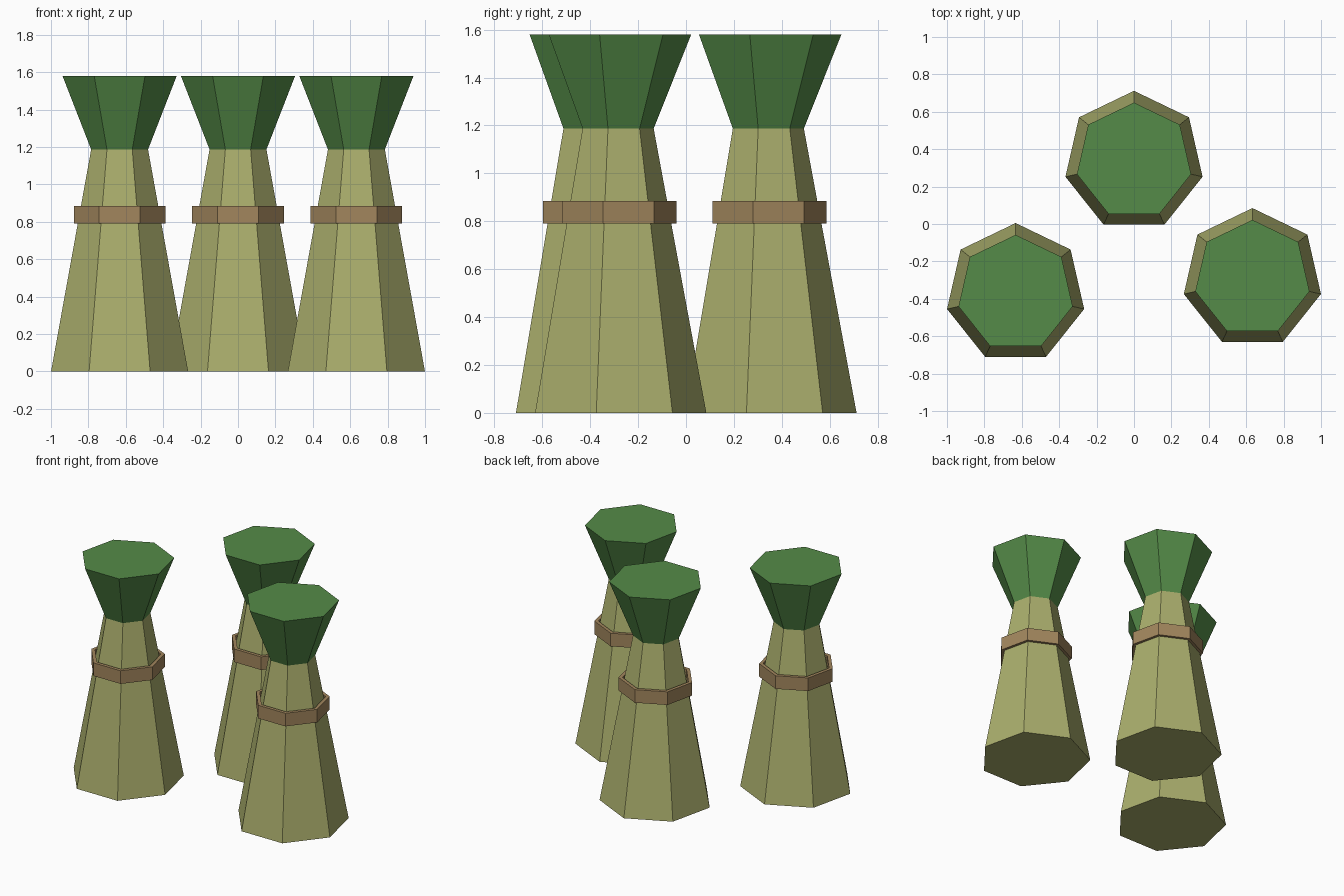
import bpy, math

if "Cube" in bpy.data.objects:
    bpy.data.objects.remove(bpy.data.objects["Cube"])

SIDES = 7


def material(name, rgb):
    m = bpy.data.materials.new(name)
    m.diffuse_color = (*rgb, 1)
    m.use_nodes = True
    m.node_tree.nodes["Principled BSDF"].inputs["Base Color"].default_value = m.diffuse_color
    return m


straw = material("straw", (0.40, 0.42, 0.15))
leaf = material("leaf", (0.09, 0.26, 0.065))
twine = material("twine", (0.36, 0.24, 0.11))


def lathe(name, profile, centre, mat, closed=False):
    """Sweep (radius, z) points round seven sides; capped unless closed into a ring."""
    verts, faces = [], []
    for r, z in profile:
        for i in range(SIDES):
            a = math.pi / 2 + math.tau * i / SIDES
            verts.append((r * math.cos(a), r * math.sin(a), z))
    n = len(profile)
    for k in range(n if closed else n - 1):
        lo, hi = k * SIDES, (k + 1) % n * SIDES
        for i in range(SIDES):
            j = (i + 1) % SIDES
            faces.append((lo + i, lo + j, hi + j, hi + i))
    if not closed:
        faces.append(tuple(reversed(range(SIDES))))
        faces.append(tuple(range((n - 1) * SIDES, n * SIDES)))
    mesh = bpy.data.meshes.new(name)
    mesh.from_pydata(verts, [], faces)
    mesh.materials.append(mat)
    ob = bpy.data.objects.new(name, mesh)
    ob.location = (*centre, 0)
    bpy.context.collection.objects.link(ob)


bundles = {"left": (-0.633, -0.371), "right": (0.633, -0.291), "back": (0, 0.336)}
for side, centre in bundles.items():
    # tapered stalks
    lathe(f"{side}_stalks", [(0.376, 0), (0.156, 1.187)], centre, straw)
    # flared leafy head
    lathe(f"{side}_head", [(0.156, 1.187), (0.313, 1.58)], centre, leaf)
    # tie band round the stalks
    lathe(f"{side}_band", [(0.251, 0.79), (0.251, 0.885), (0.225, 0.885), (0.225, 0.79)],
          centre, twine, closed=True)
